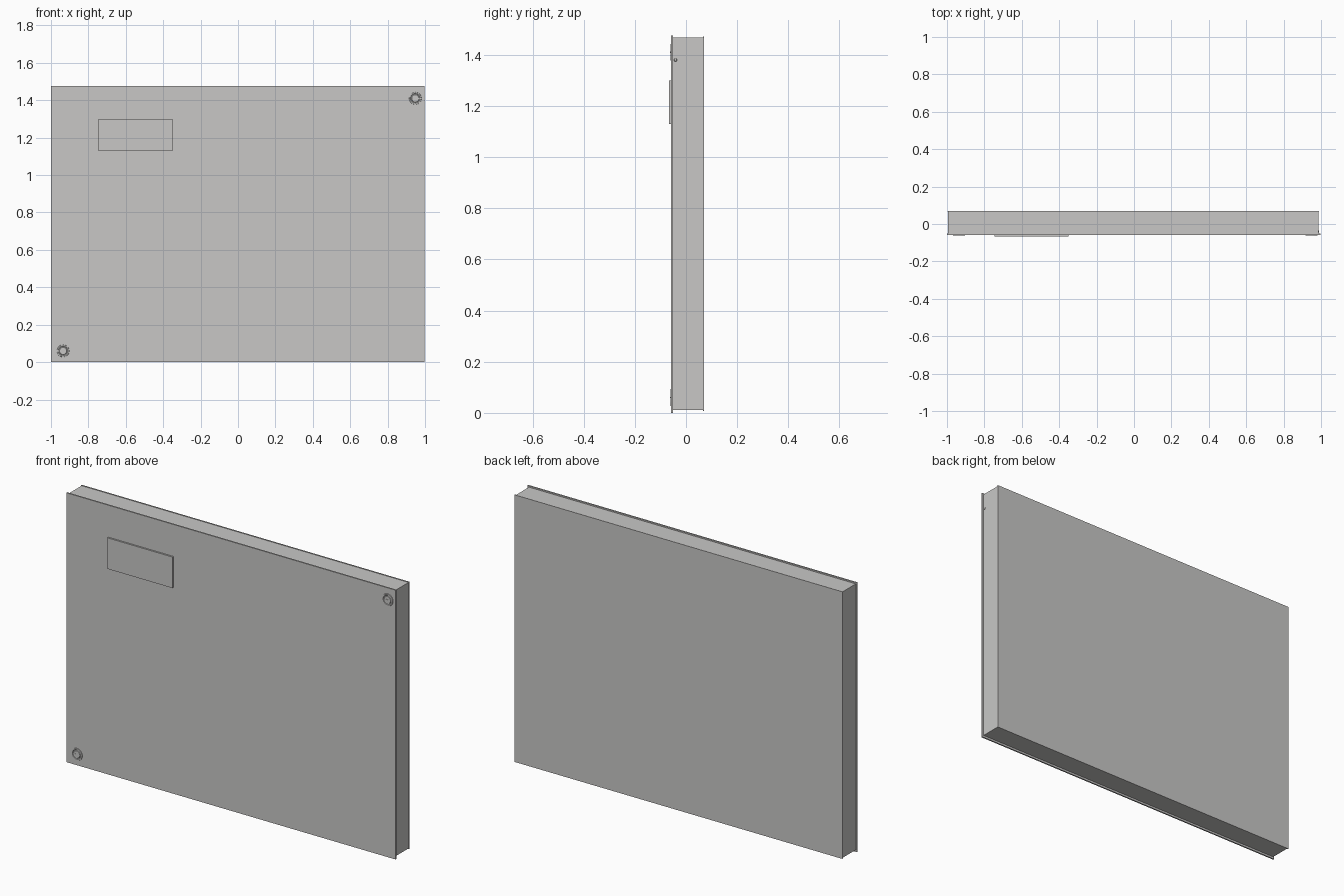
import bpy, bmesh, math
from mathutils import Matrix

if "Cube" in bpy.data.objects:
    bpy.data.objects.remove(bpy.data.objects["Cube"])

grey = bpy.data.materials.new("light grey metal")
grey.diffuse_color = (0.58, 0.575, 0.565, 1)
grey.use_nodes = True
grey.node_tree.nodes["Principled BSDF"].inputs["Base Color"].default_value = grey.diffuse_color


def finish(name, bm):
    bmesh.ops.recalc_face_normals(bm, faces=bm.faces)
    me = bpy.data.meshes.new(name)
    bm.to_mesh(me)
    bm.free()
    me.materials.append(grey)
    ob = bpy.data.objects.new(name, me)
    bpy.context.collection.objects.link(ob)
    return ob


def box(name, x0, x1, y0, y1, z0, z1):
    bm = bmesh.new()
    bmesh.ops.create_cube(bm, size=1)
    for v in bm.verts:
        v.co = ((x0 + x1) / 2 + v.co.x * (x1 - x0),
                (y0 + y1) / 2 + v.co.y * (y1 - y0),
                (z0 + z1) / 2 + v.co.z * (z1 - z0))
    return finish(name, bm)


def lathe(name, profile, x, y, z, axis, steps=32):
    """Spin (radius, depth) points about the y axis, or about x."""
    bm = bmesh.new()
    vs = [bm.verts.new((r, d, 0)) for r, d in profile]
    edges = [bm.edges.new(p) for p in zip(vs, vs[1:])]
    bmesh.ops.spin(bm, geom=vs + edges, cent=(0, 0, 0), axis=(0, 1, 0),
                   angle=2 * math.pi, steps=steps)
    bmesh.ops.remove_doubles(bm, verts=bm.verts, dist=1e-5)
    if axis == 'x':
        bmesh.ops.rotate(bm, verts=bm.verts, matrix=Matrix.Rotation(math.pi / 2, 3, 'Z'))
    bmesh.ops.translate(bm, verts=bm.verts, vec=(x, y, z))
    return finish(name, bm)


FRONT = -0.058

# Enclosure tray, slightly wider back sheet, and the overlapping front cover
box("enclosure_body", -0.994, 0.987, -0.05, 0.066, 0.011, 1.468)
box("back_panel", -0.997, 0.99, 0.066, 0.07, 0.008, 1.471)
box("front_cover", -1.0, 0.996, FRONT, -0.05, 0.0, 1.475)

# Raised blank nameplate
box("nameplate", -0.745, -0.35, -0.067, FRONT, 1.13, 1.30)

# Thin seam at the upper left corner of the cover
box("corner_seam", -0.818, -0.813, FRONT - 0.001, FRONT, 1.39, 1.475)

# Two round cover fasteners: rim, groove, centre disc and cross recess bars
for i, (x, z) in enumerate([(0.948, 1.41), (-0.935, 0.06)], 1):
    lathe(f"fastener_{i}", [(0.033, 0), (0.032, -0.003), (0.026, -0.003),
                            (0.024, -0.0005), (0.021, -0.0005),
                            (0.019, -0.003), (0, -0.003)], x, FRONT, z, 'y')
    box(f"fastener_slot_{i}", x - 0.009, x + 0.009, FRONT - 0.004, FRONT - 0.003,
        z - 0.002, z + 0.002)

# Small rivet on the right side
lathe("side_rivet", [(0.006, 0), (0.005, -0.003), (0, -0.003)], 0.987, -0.041, 1.38, 'x', 12)
